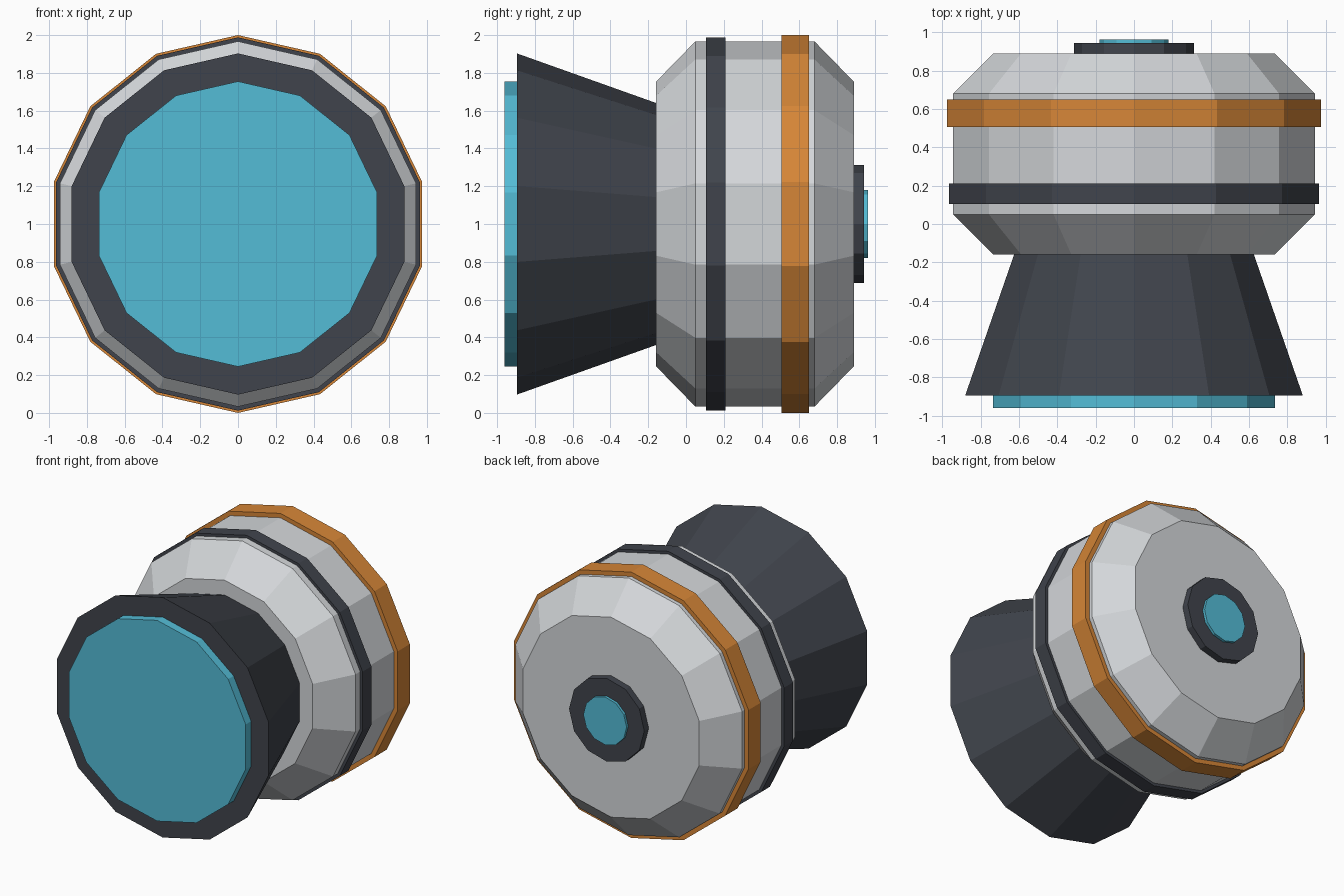
import bpy
import bmesh
from math import sin, cos, tau

cube = bpy.data.objects.get("Cube")
if cube:
    bpy.data.objects.remove(cube, do_unlink=True)

AXIS_HEIGHT = 1.0


def make_material(name, srgb):
    colour = [((c / 255 + 0.055) / 1.055) ** 2.4 for c in srgb] + [1.0]
    mat = bpy.data.materials.new(name)
    mat.use_nodes = True
    mat.diffuse_color = colour
    mat.node_tree.nodes["Principled BSDF"].inputs["Base Color"].default_value = colour
    return mat


def lathe(name, profile, sides, mat):
    """Closed solid turned around the y axis from (y, radius) points, with a vertex on top."""
    bm = bmesh.new()
    rings = []
    for y, radius in profile:
        angles = [tau * i / sides for i in range(sides)]
        rings.append([bm.verts.new((radius * sin(a), y, AXIS_HEIGHT + radius * cos(a)))
                      for a in angles])
    for near, far in zip(rings, rings[1:]):
        for i in range(sides):
            j = (i + 1) % sides
            bm.faces.new((near[i], near[j], far[j], far[i]))
    bm.faces.new(rings[0])
    bm.faces.new(rings[-1])
    bmesh.ops.recalc_face_normals(bm, faces=bm.faces)
    mesh = bpy.data.meshes.new(name)
    bm.to_mesh(mesh)
    bm.free()
    mesh.materials.append(mat)
    obj = bpy.data.objects.new(name, mesh)
    bpy.context.collection.objects.link(obj)
    return obj


hull_grey = make_material("light grey hull", (212, 215, 218))
dark = make_material("dark slate", (64, 68, 76))
orange = make_material("orange trim", (214, 134, 55))
cyan = make_material("cyan glow", (84, 188, 214))

# Drum body with chamfered ends
lathe("body", [(-0.16, 0.752), (0.05, 0.967), (0.68, 0.967), (0.89, 0.752)], 14, hull_grey)

# Bands around the body
lathe("dark_band", [(0.105, 0.988), (0.21, 0.988)], 14, dark)
lathe("orange_band", [(0.505, 1.0), (0.65, 1.0)], 14, orange)

# Flared nozzle and its glowing plate
lathe("nozzle", [(-0.895, 0.903), (-0.12, 0.627)], 14, dark)
lathe("nozzle_glow", [(-0.96, 0.755), (-0.88, 0.755)], 14, cyan)

# Rear port
lathe("rear_port", [(0.88, 0.313), (0.943, 0.313)], 12, dark)
lathe("rear_light", [(0.93, 0.18), (0.963, 0.18)], 12, cyan)
